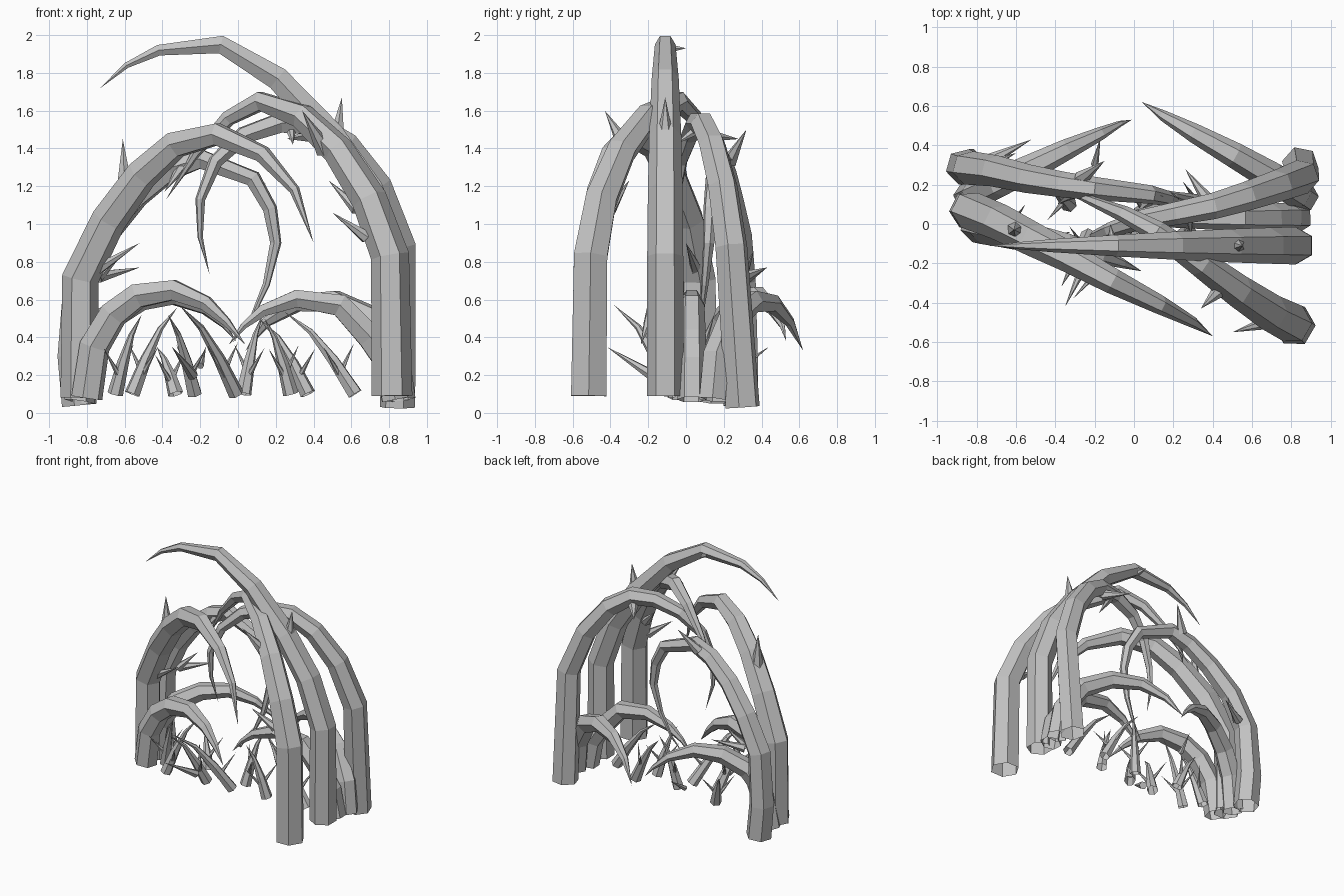
import bpy, bmesh, math
from mathutils import Vector

bark = bpy.data.materials.new("grey_bark")
bark.diffuse_color = (0.54, 0.54, 0.54, 1)
UP = Vector((0, 0, 1))


def finish(bm, name):
    bmesh.ops.recalc_face_normals(bm, faces=bm.faces[:])
    me = bpy.data.meshes.new(name)
    bm.to_mesh(me)
    bm.free()
    me.materials.append(bark)
    ob = bpy.data.objects.new(name, me)
    bpy.context.collection.objects.link(ob)
    return ob


def vine(name, radius, points, power=2.7, sides=6):
    """Tapering six-sided tube with an open root and a pointed tip."""
    pts = [Vector(p) for p in points]
    flat = pts[-1] - pts[0]
    flat.z = 0
    normal = flat.cross(UP).normalized()
    dist = [0]
    for a, b in zip(pts, pts[1:]):
        dist.append(dist[-1] + (b - a).length)
    bm = bmesh.new()
    rings = []
    for i, p in enumerate(pts[:-1]):
        t = (pts[i + 1] - p).normalized()
        if i:
            t = (t + (p - pts[i - 1]).normalized()).normalized()
        n = (normal - t * normal.dot(t)).normalized()
        m = t.cross(n)
        r = radius * (1 - (dist[i] / dist[-1]) ** power)
        angles = [2 * math.pi * k / sides for k in range(sides)]
        rings.append([bm.verts.new(p + (n * math.cos(a) + m * math.sin(a)) * r) for a in angles])
    tip = bm.verts.new(pts[-1])
    for a, b in zip(rings, rings[1:]):
        for k in range(sides):
            j = (k + 1) % sides
            bm.faces.new((a[k], a[j], b[j], b[k]))
    for k in range(sides):
        bm.faces.new((rings[-1][k], rings[-1][(k + 1) % sides], tip))
    return finish(bm, name)


def thorns(name, items):
    """Six-sided spikes: base position, tip position, base radius."""
    bm = bmesh.new()
    for base, tip, r in items:
        base, tip = Vector(base), Vector(tip)
        q = (tip - base).to_track_quat('Z', 'Y')
        ring = [bm.verts.new(base + q @ Vector((r * math.cos(k * math.pi / 3),
                                                r * math.sin(k * math.pi / 3), 0))) for k in range(6)]
        top = bm.verts.new(tip)
        for k in range(6):
            bm.faces.new((ring[k], ring[(k + 1) % 6], top))
        bm.faces.new(ring[::-1])
    return finish(bm, name)


# Large arching vines rooted on the right
vine("tall_vine", 0.097, [(.82, -.11, .09), (.82, -.11, .83), (.69, -.11, 1.18), (.49, -.11, 1.47),
     (.21, -.11, 1.77), (-.09, -.11, 1.95), (-.42, -.11, 1.92), (-.59, -.11, 1.84), (-.735, -.11, 1.715)], 3)
vine("front_right_vine", 0.108, [(.815, -.515, .09), (.805, -.505, .83), (.695, -.45, 1.13), (.53, -.34, 1.39),
     (.34, -.2, 1.57), (.12, -.04, 1.65), (-.05, .05, 1.56), (-.22, .12, 1.38), (-.38, .18, 1.13)], 2.2)
vine("back_right_vine", 0.095, [(.845, .3, .03), (.855, .24, .88), (.735, .195, 1.2), (.57, .14, 1.42),
     (.4, .09, 1.53), (.22, .055, 1.535), (.03, .02, 1.47), (-.12, -.03, 1.33), (-.2, -.06, 1.13),
     (-.2, -.05, .93), (-.15, -.03, .73)], 2.2)

# Large arching vines rooted on the left
vine("front_left_vine", 0.1, [(-.84, .07, .08), (-.835, .07, .71), (-.685, .01, 1.02), (-.51, -.08, 1.26),
     (-.33, -.17, 1.42), (-.11, -.29, 1.475), (.13, -.41, 1.37), (.3, -.5, 1.18), (.4, -.57, .9)])
vine("back_left_vine", 0.095, [(-.84, .29, .04), (-.865, .29, .3), (-.84, .285, .7), (-.71, .27, .95),
     (-.54, .23, 1.15), (-.36, .2, 1.29), (-.2, .18, 1.345), (.08, .15, 1.24), (.17, .13, 1.08), (.2, .12, .9),
     (.15, .1, .68), (.07, .08, .5), (-.03, .06, .37)], 1.7)

# Low arches near the ground
vine("low_front_left_arch", 0.085, [(-.8, -.01, .08), (-.76, -.02, .35), (-.66, -.04, .52), (-.53, -.07, .62),
     (-.34, -.11, .65), (-.17, -.16, .58), (-.06, -.2, .48), (.04, -.24, .36)])
vine("low_back_left_arch", 0.08, [(-.84, .14, .06), (-.8, .16, .33), (-.69, .21, .5), (-.52, .29, .6),
     (-.34, .38, .62), (-.17, .46, .55), (-.07, .51, .46), (-.01, .53, .38)])
vine("low_front_right_arch", 0.078, [(.83, .03, .07), (.79, .03, .27), (.7, .03, .4), (.54, .03, .57),
     (.31, .03, .605), (.13, .02, .54), (.03, .01, .46), (-.05, 0, .36)])
vine("low_back_right_arch", 0.08, [(.86, .14, .07), (.83, .16, .3), (.7, .24, .5), (.51, .35, .59),
     (.31, .46, .58), (.15, .55, .48), (.04, .62, .33)])

# Small sprouts: root x, root y, lean x, lean y, tip height
sprouts = [(-.65, .02, .14, -.1, .52), (-.56, -.1, .24, .06, .56), (-.33, .1, -.1, .1, .35),
           (-.23, -.06, -.14, -.26, .52), (-.01, -.06, -.3, -.32, .57), (.03, .05, .1, .1, .52),
           (.28, -.04, -.14, -.06, .5), (.37, .1, -.26, .08, .5), (.62, -.02, -.38, .04, .54)]
for i, (x, y, dx, dy, h) in enumerate(sprouts):
    vine(f"sprout_{i + 1}", 0.042, [(x, y, .1), (x + dx * .3, y + dy * .3, .1 + (h - .1) * .4),
         (x + dx * .62, y + dy * .6, .1 + (h - .1) * .75), (x + dx, y + dy, h)], 1.4)
    # Side spikes on each sprout
    s = 1 if i % 2 else -1
    mid = Vector((x + dx * .2, y + dy * .2, .1 + (h - .1) * .2))
    thorns(f"sprout_spikes_{i + 1}", [(mid, mid + Vector((.09 * s, -.1, .16)), .018),
           (mid + Vector((0, 0, .03)), mid + Vector((-.07 * s, .1, .18)), .016)])

# Thorns on the large right vines
thorns("right_thorns", [
    ((.52, -.11, 1.44), (.55, -.11, 1.67), .05), ((-.11, -.1, 1.93), (-.12, .0, 1.93), .03),
    ((.46, -.31, 1.39), (.34, -.43, 1.6), .05), ((.63, -.4, 1.08), (.48, -.3, 1.23), .035),
    ((.68, -.5, .93), (.5, -.55, 1.06), .035), ((.39, .1, 1.47), (.26, .28, 1.45), .04),
    ((.28, .06, 1.5), (.29, -.06, 1.42), .03)])

# Thorns on the large left vines
thorns("left_thorns", [
    ((-.6, -.03, 1.18), (-.61, -.03, 1.45), .05), ((-.76, .06, .75), (-.52, 0, .9), .035),
    ((-.74, .32, .72), (-.52, .43, .77), .035), ((-.74, .3, .72), (-.6, .36, .86), .03),
    ((-.27, .23, 1.33), (-.15, .32, 1.5), .04), ((0, .16, 1.27), (.15, .14, 1.21), .03),
    ((-.3, .16, 1.3), (-.39, .1, 1.17), .03), ((-.16, -.3, 1.44), (-.12, -.26, 1.5), .035)])

# Thorns beneath the low arches
thorns("low_arch_thorns", [
    ((-.24, -.18, .2), (-.35, -.42, .35), .03), ((-.2, .3, .25), (-.17, .44, .35), .02)])
